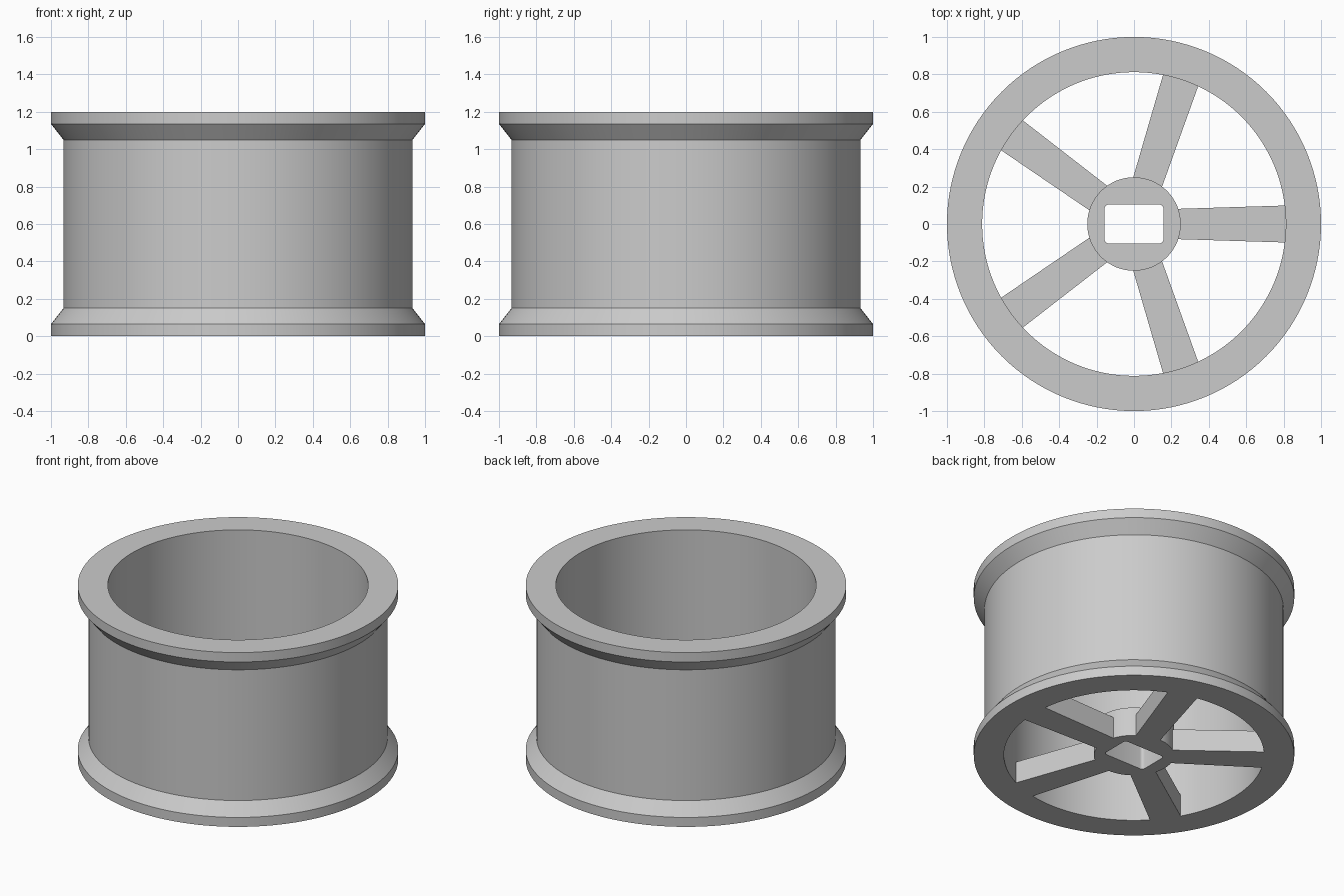
import bpy, bmesh, math
from math import cos, sin, pi

if "Cube" in bpy.data.objects:
    bpy.data.objects.remove(bpy.data.objects["Cube"])

grey = bpy.data.materials.new("light_grey")
grey.diffuse_color = (0.6, 0.6, 0.6, 1)
grey.use_nodes = True
grey.node_tree.nodes["Principled BSDF"].inputs["Base Color"].default_value = grey.diffuse_color


def finish(name, bm, smooth=True):
    bmesh.ops.recalc_face_normals(bm, faces=bm.faces[:])
    me = bpy.data.meshes.new(name)
    bm.to_mesh(me)
    bm.free()
    me.materials.append(grey)
    ob = bpy.data.objects.new(name, me)
    bpy.context.collection.objects.link(ob)
    if smooth:
        bpy.ops.object.select_all(action='DESELECT')
        ob.select_set(True)
        bpy.context.view_layer.objects.active = ob
        bpy.ops.object.shade_smooth_by_angle(angle=math.radians(25))
    return ob


def plate(name, loops, height, smooth=True):
    """Extrude a flat outline (first loop, then any holes) up from z = 0."""
    bm = bmesh.new()
    edges = []
    for loop in loops:
        vs = [bm.verts.new((x, y, 0)) for x, y in loop]
        edges += [bm.edges.new((a, b)) for a, b in zip(vs, vs[1:] + vs[:1])]
    bmesh.ops.triangle_fill(bm, edges=edges, use_beauty=True)
    ext = bmesh.ops.extrude_face_region(bm, geom=bm.faces[:], use_keep_orig=True)
    top = [g for g in ext["geom"] if isinstance(g, bmesh.types.BMVert)]
    bmesh.ops.translate(bm, verts=top, vec=(0, 0, height))
    return finish(name, bm, smooth)


def lathe(name, profile, n=128):
    """Revolve a closed (radius, z) profile about the z axis."""
    bm = bmesh.new()
    rings = [[bm.verts.new((r * cos(2 * pi * i / n), r * sin(2 * pi * i / n), z))
              for i in range(n)] for r, z in profile]
    for a, b in zip(rings, rings[1:] + rings[:1]):
        for i in range(n):
            j = (i + 1) % n
            bm.faces.new((a[i], a[j], b[j], b[i]))
    return finish(name, bm)


# Rim barrel with flared lips at both ends
lathe("rim", [(0.812, 0), (1, 0), (1, 0.065), (0.933, 0.15), (0.933, 1.05),
              (1, 1.135), (1, 1.2), (0.812, 1.2)])

# Hub with a rounded rectangular bore
circle = [(0.25 * cos(2 * pi * i / 64), 0.25 * sin(2 * pi * i / 64)) for i in range(64)]
hx, hy, rad = 0.157, 0.104, 0.02
bore = []
for q, (sx, sy) in enumerate([(1, 1), (-1, 1), (-1, -1), (1, -1)]):
    for k in range(5):
        a = (q + k / 4) * pi / 2
        bore.append((sx * (hx - rad) + rad * cos(a), sy * (hy - rad) + rad * sin(a)))
plate("hub", [circle, bore], 0.2)

# Five spokes, widening toward the rim
for i in range(5):
    spoke = plate(f"spoke_{i + 1}", [[(0.235, -0.081), (0.816, -0.099),
                                      (0.816, 0.099), (0.235, 0.081)]], 0.15, False)
    spoke.rotation_euler.z = i * 2 * pi / 5
